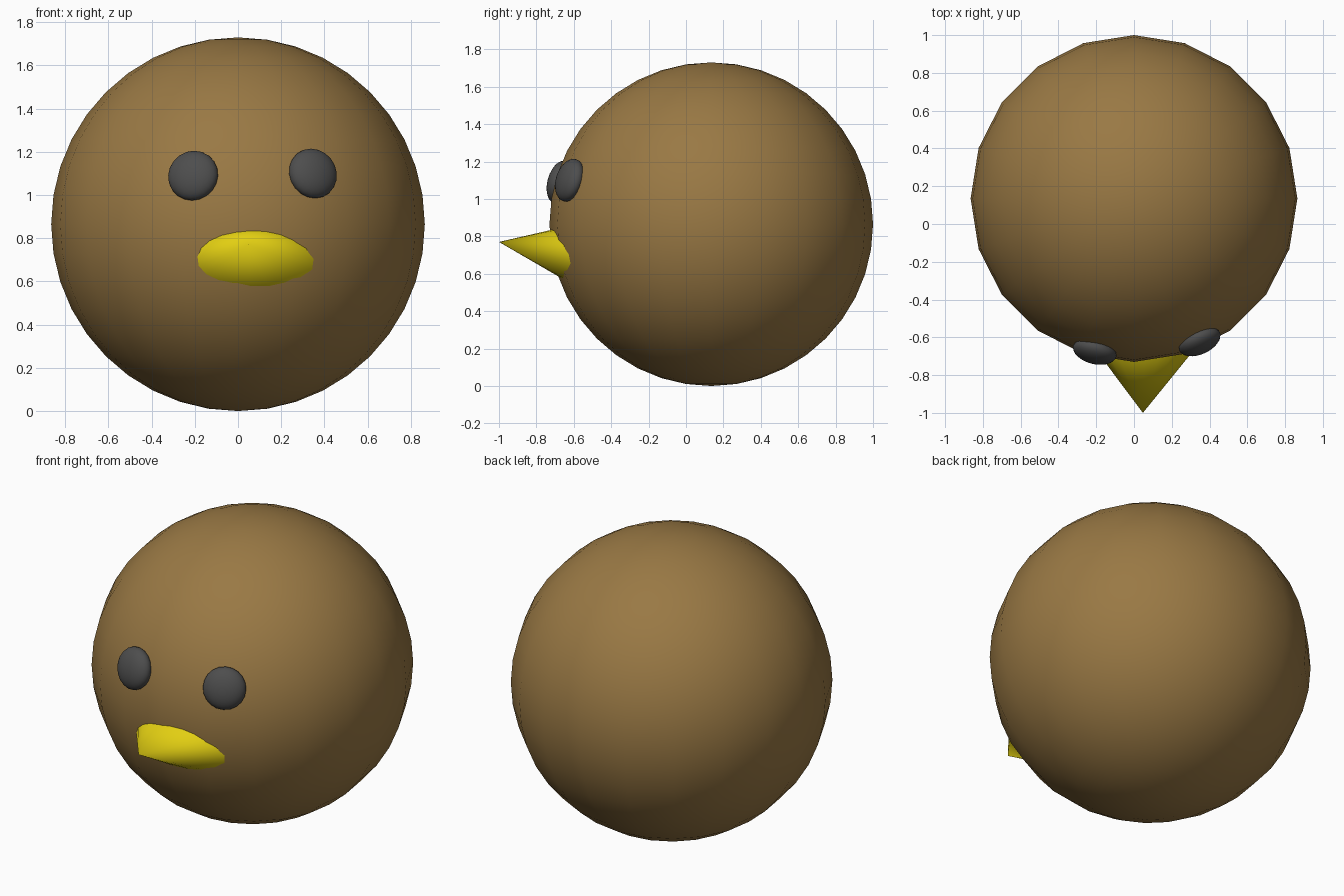
import bpy
import math
from mathutils import Matrix, Vector

cube = bpy.data.objects.get("Cube")
if cube:
    bpy.data.objects.remove(cube, do_unlink=True)

RADIUS = 0.865
CENTRE = Vector((0, 0.135, RADIUS))


def make_material(name, colour):
    mat = bpy.data.materials.new(name)
    mat.use_nodes = True
    mat.diffuse_color = (*colour, 1)
    bsdf = next(n for n in mat.node_tree.nodes if n.type == 'BSDF_PRINCIPLED')
    bsdf.inputs["Base Color"].default_value = (*colour, 1)
    return mat


brown = make_material("brown", (0.32, 0.19, 0.058))
grey = make_material("dark grey", (0.075, 0.075, 0.075))
yellow = make_material("yellow", (0.76, 0.62, 0.006))


def finish(name, mat, angle):
    obj = bpy.context.object
    obj.name = name
    obj.data.materials.append(mat)
    bpy.ops.object.shade_smooth_by_angle(angle=math.radians(angle))
    return obj


# Round body
bpy.ops.mesh.primitive_uv_sphere_add(segments=20, ring_count=20, radius=RADIUS, location=CENTRE)
finish("body", brown, 40)


# Flattened eyes lying on the body surface
def add_eye(name, x, z):
    dz = z - CENTRE.z
    normal = Vector((x, -math.sqrt(RADIUS ** 2 - x * x - dz * dz), dz))
    bpy.ops.mesh.primitive_uv_sphere_add(segments=20, ring_count=20, radius=1)
    eye = finish(name, grey, 40)
    turn = normal.to_track_quat('Z', 'Y').to_matrix().to_4x4()
    eye.data.transform(Matrix.Translation(CENTRE + normal) @ turn
                       @ Matrix.Diagonal((0.118, 0.118, 0.062, 1)))


add_eye("right_eye", -0.208, 1.09)
add_eye("left_eye", 0.347, 1.10)

# Wide beak: a flattened cone, sheared so that its tip points slightly up
bpy.ops.mesh.primitive_cone_add(vertices=20, radius1=1, radius2=0, depth=1)
beak = finish("beak", yellow, 35)
tip = Vector((0.047, -1.0, 0.77))
base = Vector((0.06, -0.6, 0.70))
for v in beak.data.vertices:
    across, up, along = v.co.x, v.co.y, v.co.z + 0.5
    v.co = base.lerp(tip, along) + Vector((across * 0.312, 0, up * 0.162))
